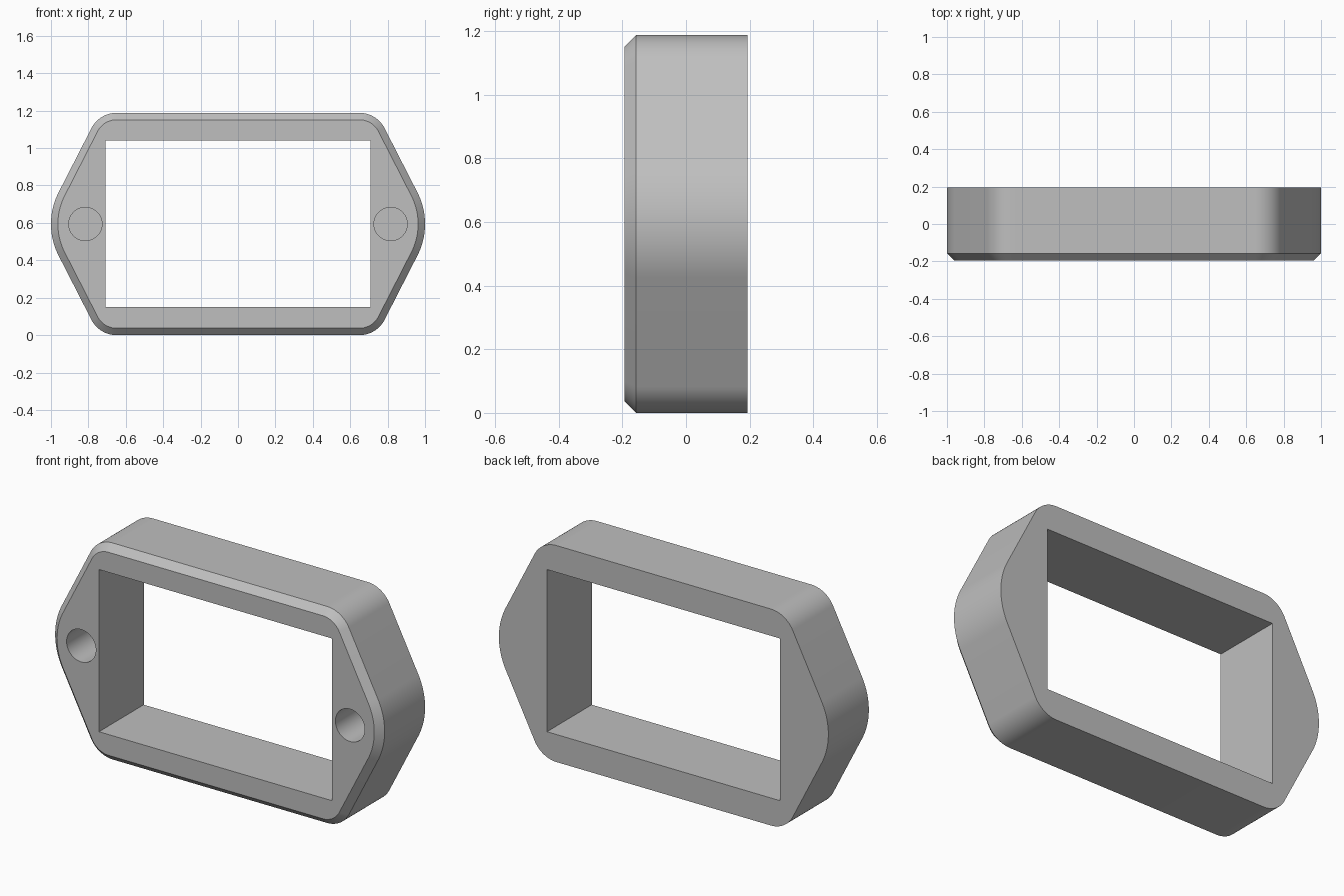
import bpy, bmesh
from math import sin, cos, asin, atan2, pi, radians, hypot

HALF_H, HALF_D, CHAMFER = 0.594, 0.194, 0.037
TIP_X, TIP_R = 0.63, 0.37
CORNER_X, CORNER_R = 0.65, 0.15
HOLE_X, HOLE_R, HOLE_DEPTH = 0.816, 0.089, 0.29

old = bpy.data.objects.get("Cube")
if old:
    bpy.data.objects.remove(old, do_unlink=True)

grey = bpy.data.materials.new("plain grey")
grey.use_nodes = True
colour = (0.52, 0.52, 0.52, 1)
grey.diffuse_color = colour
grey.node_tree.nodes["Principled BSDF"].inputs["Base Color"].default_value = colour


def arc(cx, cz, r, start, end, steps):
    return [(cx + r * cos(start + (end - start) * i / steps),
             cz + r * sin(start + (end - start) * i / steps)) for i in range(steps + 1)]


def outline(inset):
    """Elongated hexagon with rounded corners, shrunk evenly by inset."""
    dx, dz = CORNER_X - TIP_X, HALF_H - CORNER_R
    slope = asin((TIP_R - CORNER_R) / hypot(dx, dz)) - atan2(dx, dz)
    tip = arc(TIP_X, 0, TIP_R - inset, -slope, slope, 24)
    corner = arc(CORNER_X, dz, CORNER_R - inset, slope, pi / 2, 16)
    right = [(x, -z) for x, z in reversed(corner)] + tip + corner
    return right + [(-x, -z) for x, z in right]


# Frame body: back, shoulder and chamfered front rings
bm = bmesh.new()
rings = [[bm.verts.new((x, y, z + HALF_H)) for x, z in outline(inset)]
         for y, inset in ((HALF_D, 0), (CHAMFER - HALF_D, 0), (-HALF_D, CHAMFER))]
for a, b in zip(rings, rings[1:]):
    for i in range(len(a)):
        j = (i + 1) % len(a)
        bm.faces.new((a[i], a[j], b[j], b[i]))
bm.faces.new(rings[0])
bm.faces.new(rings[-1])
bmesh.ops.recalc_face_normals(bm, faces=bm.faces)
mesh = bpy.data.meshes.new("frame")
bm.to_mesh(mesh)
bm.free()
mesh.materials.append(grey)
frame = bpy.data.objects.new("frame", mesh)
bpy.context.collection.objects.link(frame)


def cut(cutter):
    cutter.hide_render = True
    cutter.data.materials.append(grey)
    bpy.ops.object.select_all(action='DESELECT')
    frame.select_set(True)
    bpy.context.view_layer.objects.active = frame
    mod = frame.modifiers.new("cut", 'BOOLEAN')
    mod.operation = 'DIFFERENCE'
    mod.solver = 'EXACT'
    mod.object = cutter
    bpy.ops.object.modifier_apply(modifier=mod.name)
    bpy.data.objects.remove(cutter, do_unlink=True)


# Rectangular window right through
bpy.ops.mesh.primitive_cube_add(size=1, location=(0, 0, HALF_H + 0.002))
window = bpy.context.object
window.name = "window_cutter"
window.scale = (1.416, 1, 0.89)
bpy.context.view_layer.update()
cut(window)

# Blind screw holes in the front
for side in (-1, 1):
    length = HOLE_DEPTH + 0.1
    bpy.ops.mesh.primitive_cylinder_add(
        vertices=48, radius=HOLE_R, depth=length, rotation=(pi / 2, 0, 0),
        location=(side * HOLE_X, HOLE_DEPTH - HALF_D - length / 2, HALF_H))
    hole = bpy.context.object
    hole.name = "hole_cutter"
    cut(hole)

# Smooth rounded walls, crisp edges
frame.select_set(True)
bpy.context.view_layer.objects.active = frame
bpy.ops.object.shade_smooth_by_angle(angle=radians(30))
